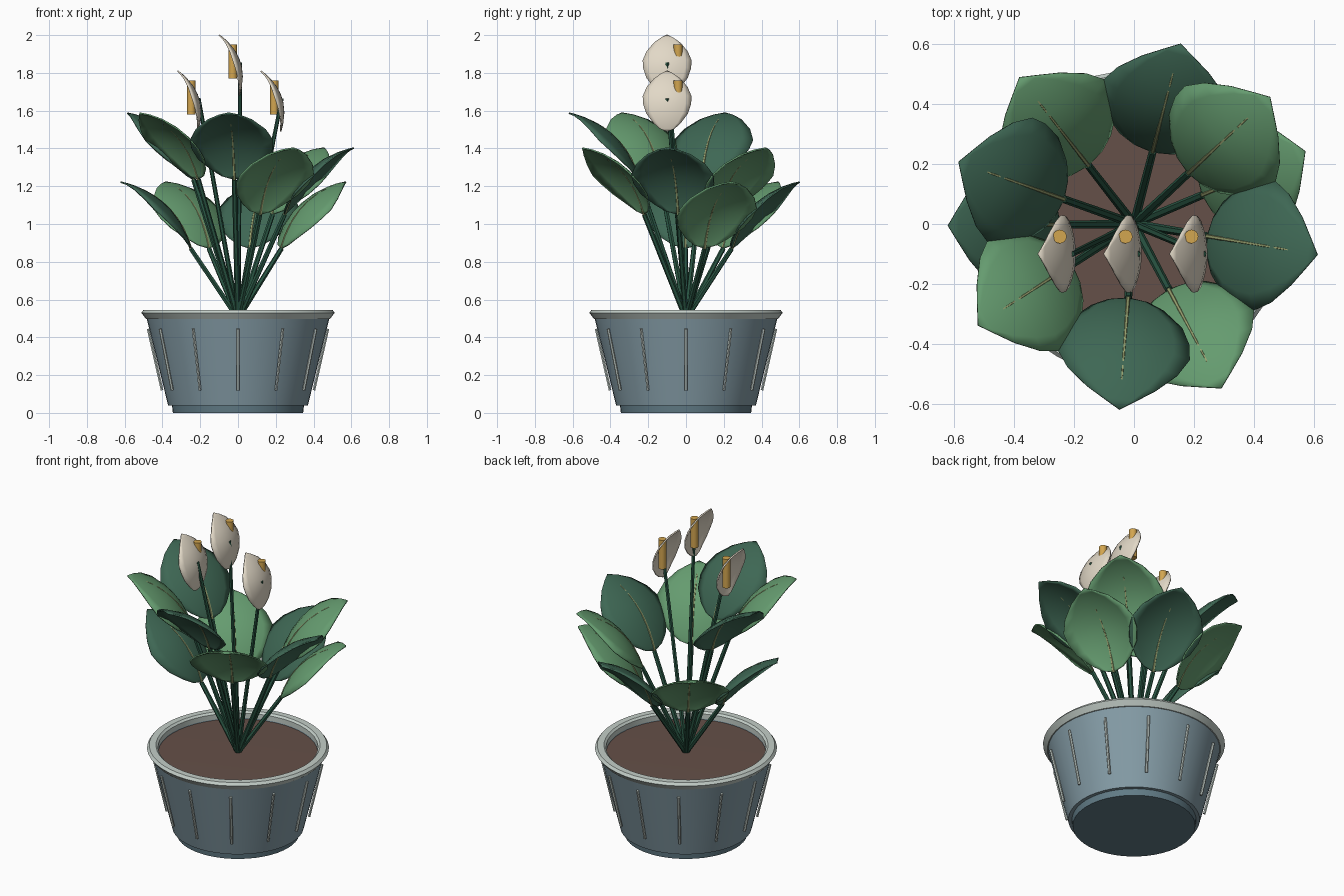
import bpy, bmesh, math
from mathutils import Vector

cube = bpy.data.objects.get("Cube")
if cube:
    bpy.data.objects.remove(cube, do_unlink=True)


def material(name, rgb):
    m = bpy.data.materials.new(name)
    m.use_nodes = True
    m.diffuse_color = (*rgb, 1)
    m.node_tree.nodes["Principled BSDF"].inputs["Base Color"].default_value = (*rgb, 1)
    return m


POT = material("blue grey glaze", (0.23, 0.33, 0.38))
FOOT = material("dark glaze", (0.12, 0.2, 0.24))
RIM = material("pale rim", (0.55, 0.62, 0.58))
SOIL = material("soil brown", (0.13, 0.08, 0.065))
STEM = material("stem green", (0.022, 0.09, 0.055))
DARK = material("dark leaf green", (0.048, 0.135, 0.088))
LIGHT = material("light leaf green", (0.13, 0.33, 0.16))
VEIN = material("vein olive", (0.32, 0.36, 0.16))
CREAM = material("cream petal", (0.76, 0.69, 0.57))
YELLOW = material("golden yellow", (0.65, 0.38, 0.08))


def finish(obj, mat, angle=35):
    obj.data.materials.append(mat)
    bpy.ops.object.select_all(action='DESELECT')
    obj.select_set(True)
    bpy.context.view_layer.objects.active = obj
    bpy.ops.object.shade_smooth_by_angle(angle=math.radians(angle))
    return obj


def from_bmesh(name, bm, mat):
    mesh = bpy.data.meshes.new(name)
    bm.to_mesh(mesh)
    bm.free()
    obj = bpy.data.objects.new(name, mesh)
    bpy.context.collection.objects.link(obj)
    return finish(obj, mat)


def lathe(name, profile, mat, steps=48):
    """Spin (radius, height) points about the z axis."""
    bm = bmesh.new()
    verts = [bm.verts.new((r, 0, z)) for r, z in profile]
    edges = [bm.edges.new(pair) for pair in zip(verts, verts[1:])]
    bmesh.ops.spin(bm, geom=verts + edges, cent=(0, 0, 0), axis=(0, 0, 1),
                   angle=math.tau, steps=steps, use_duplicate=False)
    bmesh.ops.remove_doubles(bm, verts=bm.verts, dist=1e-4)
    bmesh.ops.recalc_face_normals(bm, faces=bm.faces)
    return from_bmesh(name, bm, mat)


def tube(name, points, radii, mat):
    """Round tube along a path, with a radius at each point."""
    curve = bpy.data.curves.new(name, 'CURVE')
    curve.dimensions = '3D'
    curve.bevel_depth = 1
    curve.bevel_resolution = 1
    curve.use_fill_caps = True
    spline = curve.splines.new('POLY')
    spline.points.add(len(points) - 1)
    for p, co, r in zip(spline.points, points, radii):
        p.co = (*co, 1)
        p.radius = r
    obj = bpy.data.objects.new(name, curve)
    bpy.context.collection.objects.link(obj)
    bpy.ops.object.select_all(action='DESELECT')
    obj.select_set(True)
    bpy.context.view_layer.objects.active = obj
    bpy.ops.object.convert(target='MESH')
    return finish(bpy.context.object, mat, 50)


# Distance along a blade and its half width there
OUTLINE = [(0, 0), (0.04, 0.3), (0.12, 0.55), (0.27, 0.85), (0.42, 0.98), (0.55, 1),
           (0.7, 0.84), (0.85, 0.53), (0.94, 0.24), (1, 0)]


def blade(name, base, tip, side, half, arch, cup, mat):
    """Domed leaf from base to tip; returns its centre line function."""
    along = tip - base
    normal = along.cross(side).normalized()

    def point(t, s=0):
        rise = arch * 4 * t * (1 - t) - cup * s * s
        return base + along * t + side * half * s + normal * rise

    bm = bmesh.new()
    cols = 8
    rows = [[bm.verts.new(point(t, w * (2 * j / cols - 1))) for j in range(cols + 1)]
            for t, w in OUTLINE]
    for a, b in zip(rows, rows[1:]):
        for j in range(cols):
            bm.faces.new((a[j], b[j], b[j + 1], a[j + 1]))
    bmesh.ops.remove_doubles(bm, verts=bm.verts, dist=1e-4)
    bmesh.ops.recalc_face_normals(bm, faces=bm.faces)
    obj = from_bmesh(name, bm, mat)
    solid = obj.modifiers.new("thickness", 'SOLIDIFY')
    solid.thickness = 0.008
    solid.offset = 0
    return point


# Pot
lathe("pot_foot", [(0, 0), (0.345, 0), (0.35, 0.045), (0, 0.045)], FOOT)
lathe("pot_body", [(0, 0.04), (0.37, 0.04), (0.485, 0.505), (0.45, 0.505), (0.44, 0.46)], POT)
lathe("pot_rim", [(0.45, 0.49), (0.45, 0.535), (0.462, 0.546), (0.5, 0.546),
                  (0.512, 0.53), (0.488, 0.498), (0.45, 0.49)], RIM)
lathe("soil", [(0, 0.505), (0.455, 0.5), (0.455, 0.47), (0, 0.47)], SOIL)
for i in range(12):
    a = i * math.tau / 12
    ends = [(r * math.cos(a), r * math.sin(a), z) for r, z in ((0.476, 0.445), (0.402, 0.12))]
    tube(f"pot_rib_{i + 1}", ends, (0.008, 0.008), RIM)

# Leaves fanned out by the golden angle on three levels
ROOT = Vector((0, 0, 0.5))
for i in range(10):
    a = math.radians(23 + 137.5 * i)
    out = Vector((math.cos(a), math.sin(a), 0))
    side = Vector((-math.sin(a), math.cos(a), 0))
    low = 0.87 + (0, 0.365, 0.18)[i % 3]
    base = out * 0.25 + Vector((0, 0, low))
    tip = out * 0.622 + Vector((0, 0, low + 0.352))
    n = i + 1
    mid = blade(f"leaf_{n}", base, tip, side, 0.22, 0.075, 0.055, DARK if i % 2 else LIGHT)
    ts = [0.86 * k / 8 for k in range(9)]
    tube(f"leaf_vein_{n}", [mid(t) for t in ts], [0.009 - 0.006 * t for t in ts], VEIN)
    tube(f"leaf_stem_{n}", [ROOT, base], (0.015, 0.013), STEM)

# Flowers
for label, x, z in (("right", -0.22, 1.49), ("middle", 0, 1.68), ("left", 0.22, 1.49)):
    base = Vector((x + 0.005, -0.1, z))
    tip = Vector((x - 0.1, -0.1, z + 0.32))
    blade(f"flower_petal_{label}", base, tip, Vector((0, -1, 0)), 0.128, 0.06, 0.03, CREAM)
    tube(f"flower_stem_{label}", [ROOT, Vector((x + 0.012, -0.1, z + 0.175))],
         (0.014, 0.01), STEM)
    bpy.ops.mesh.primitive_cylinder_add(vertices=16, radius=0.023, depth=0.18,
                                        location=(x - 0.028, -0.042, z + 0.18))
    spike = bpy.context.object
    spike.name = f"flower_spike_{label}"
    finish(spike, YELLOW)
